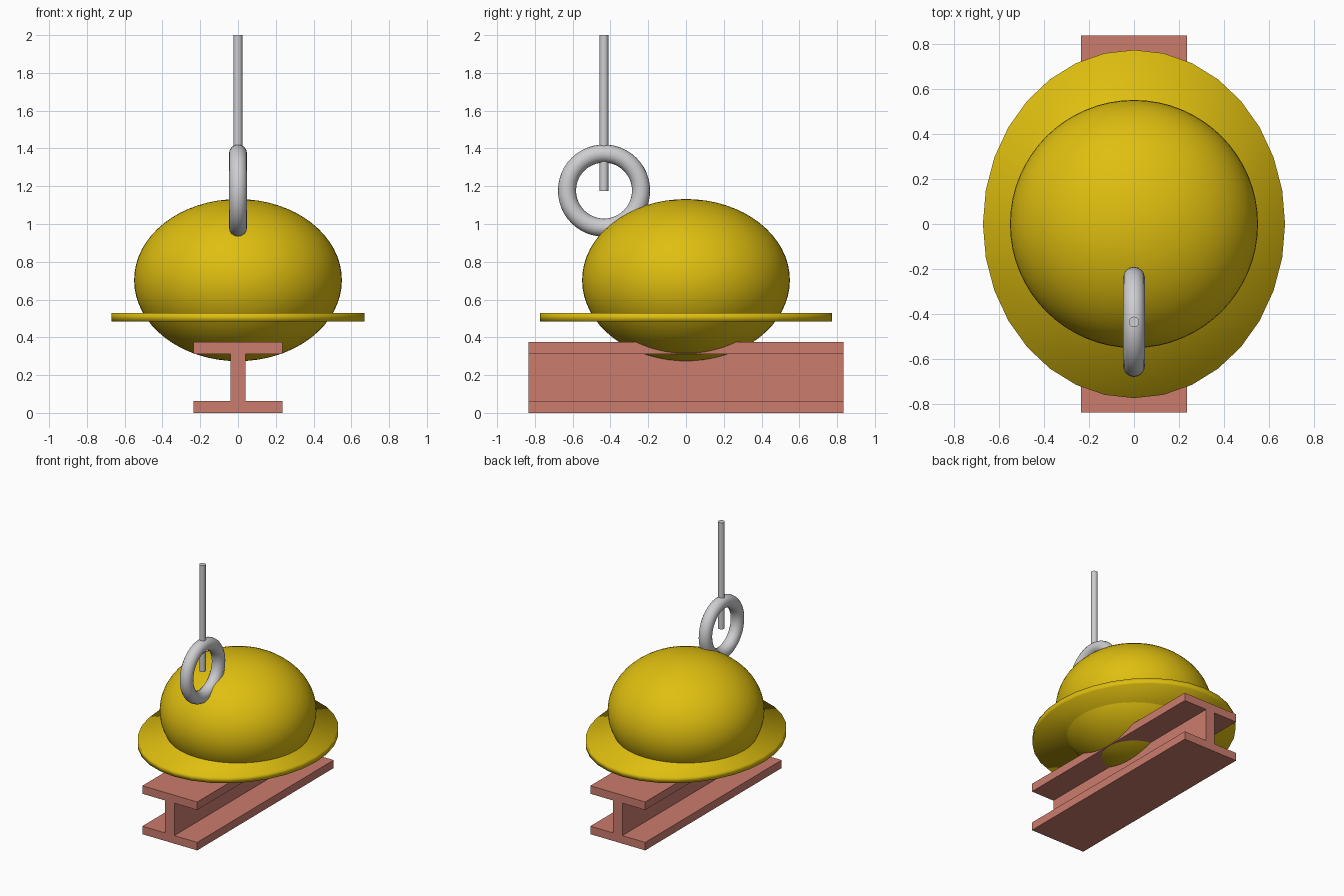
import bpy, math

if "Cube" in bpy.data.objects:
    bpy.data.objects.remove(bpy.data.objects["Cube"])


def material(name, rgb):
    m = bpy.data.materials.new(name)
    m.diffuse_color = (*rgb, 1)
    m.use_nodes = True
    m.node_tree.nodes["Principled BSDF"].inputs["Base Color"].default_value = m.diffuse_color
    return m


YELLOW = material("hat yellow", (0.74, 0.52, 0.005))
RED = material("beam red", (0.60, 0.20, 0.155))
GREY = material("steel grey", (0.62, 0.62, 0.64))


def finish(name, mat, angle=None):
    """Name, colour and shade the active object."""
    o = bpy.context.object
    o.name = name
    o.data.materials.append(mat)
    bpy.ops.object.transform_apply(location=False, rotation=True, scale=True)
    if angle == 180:
        bpy.ops.object.shade_smooth()
    elif angle:
        bpy.ops.object.shade_smooth_by_angle(angle=math.radians(angle))
    return o


def box(name, size, loc):
    bpy.ops.mesh.primitive_cube_add(size=1, location=loc)
    bpy.context.object.scale = size
    return finish(name, RED)


# Hard hat: flattened dome pushed through an oval brim
bpy.ops.mesh.primitive_uv_sphere_add(segments=64, ring_count=32, radius=1,
                                     location=(0, 0, 0.703))
bpy.context.object.scale = (0.55, 0.55, 0.429)
finish("hat_dome", YELLOW, 180)

bpy.ops.mesh.primitive_cylinder_add(vertices=32, radius=1, depth=1,
                                    location=(0, 0, 0.506))
bpy.context.object.scale = (0.67, 0.772, 0.046)
finish("hat_brim", YELLOW, 180)

# I-beam: two flanges joined by an upright web
for label, z in (("lower", 0.031), ("upper", 0.344)):
    box(label + "_flange", (0.47, 1.67, 0.062), (0, 0, z))
box("beam_web", (0.078, 1.67, 0.29), (0, 0, 0.188))

# Lifting ring and the rod it hangs from
bpy.ops.mesh.primitive_torus_add(major_radius=0.196, minor_radius=0.048,
                                 major_segments=48, minor_segments=16,
                                 location=(0, -0.434, 1.177),
                                 rotation=(0, math.pi / 2, 0))
finish("lifting_ring", GREY, 180)

bpy.ops.mesh.primitive_cylinder_add(vertices=32, radius=0.023, depth=0.825,
                                    location=(0, -0.434, 1.5875))
finish("hanging_rod", GREY, 40)
